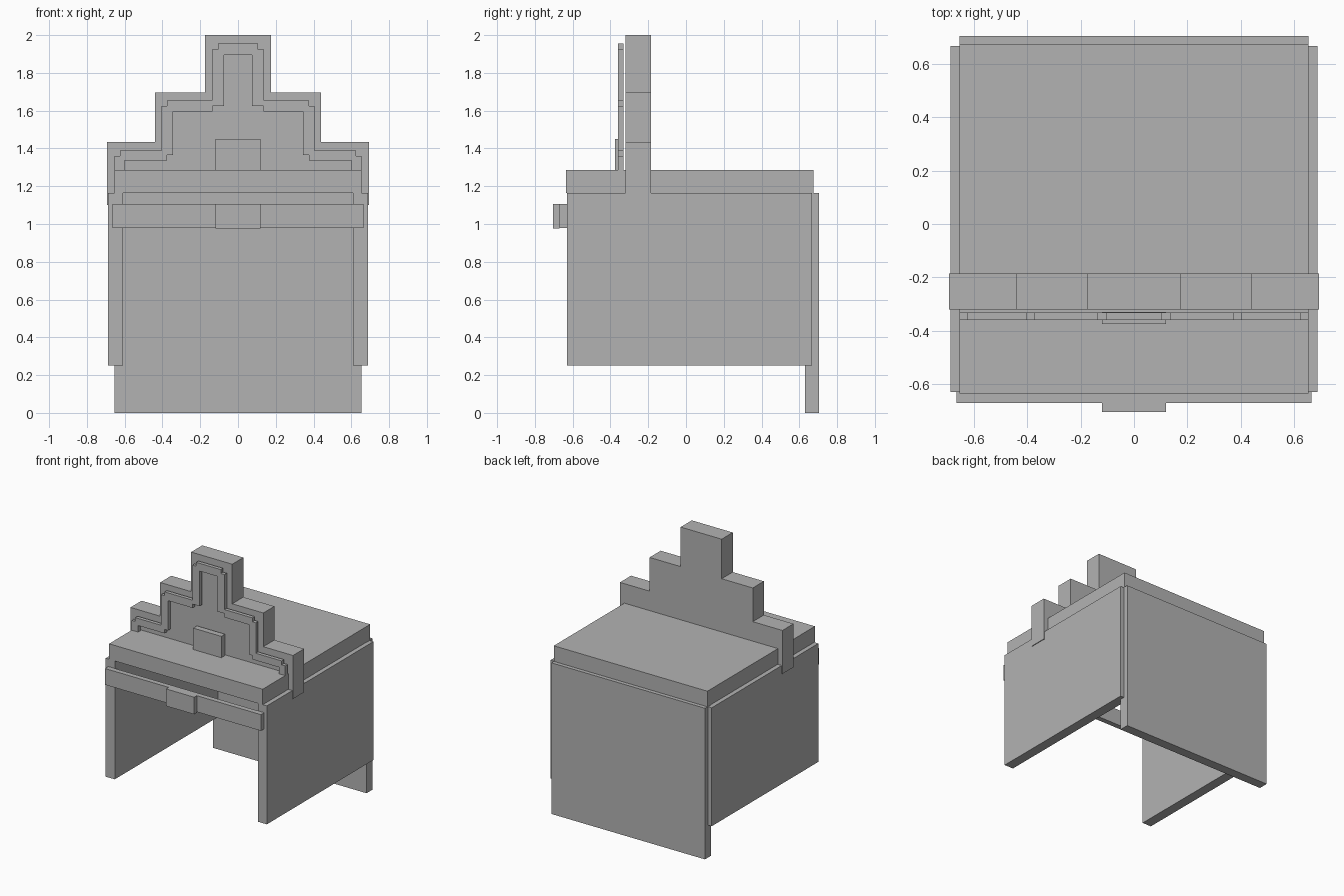
import bpy
import bmesh

cube = bpy.data.objects.get("Cube")
if cube:
    bpy.data.objects.remove(cube, do_unlink=True)

GREY = (0.45, 0.45, 0.45, 1)
grey = bpy.data.materials.new("plain grey")
grey.use_nodes = True
grey.diffuse_color = GREY
grey.node_tree.nodes["Principled BSDF"].inputs["Base Color"].default_value = GREY


def finish(name, bm):
    bmesh.ops.recalc_face_normals(bm, faces=bm.faces)
    mesh = bpy.data.meshes.new(name)
    bm.to_mesh(mesh)
    bm.free()
    mesh.materials.append(grey)
    obj = bpy.data.objects.new(name, mesh)
    bpy.context.collection.objects.link(obj)
    return obj


def box(name, xs, ys, zs):
    """Box between the given low and high limits on each axis."""
    bm = bmesh.new()
    bmesh.ops.create_cube(bm, size=1)
    for v in bm.verts:
        for axis, (low, high) in enumerate((xs, ys, zs)):
            v.co[axis] = high if v.co[axis] > 0 else low
    return finish(name, bm)


def extrude_profile(name, points, y_front, y_back):
    """Extrude an outline in x and z along y."""
    bm = bmesh.new()
    face = bm.faces.new([bm.verts.new((x, y_front, z)) for x, z in points])
    result = bmesh.ops.extrude_face_region(bm, geom=[face])
    for v in result["geom"]:
        if isinstance(v, bmesh.types.BMVert):
            v.co.y = y_back
    return finish(name, bm)


def stairs(bottom, steps):
    """Right-hand staircase outline, from the outside up to the centre."""
    points, z_low = [], bottom
    for x, z in steps:
        points += [(x, z_low), (x, z)]
        z_low = z
    return points


def mirrored(points):
    return [(-x, z) for x, z in reversed(points)]


# Main shell
box("top_slab", (-0.655, 0.655), (-0.635, 0.675), (1.165, 1.285))
box("back_panel", (-0.655, 0.655), (0.63, 0.705), (0, 1.165))
for side, name in ((1, "left"), (-1, "right")):
    box(name + "_side_panel", sorted((side * 0.61, side * 0.687)),
        (-0.63, 0.668), (0.25, 1.163))

# Front band and its centre block
box("front_band", (-0.665, 0.665), (-0.67, -0.63), (0.98, 1.105))
box("band_centre_block", (-0.12, 0.12), (-0.705, -0.67), (0.975, 1.107))

# Stepped crest across the top
crest = stairs(1.1, [(0.693, 1.435), (0.44, 1.695), (0.175, 2)])
extrude_profile("stepped_crest", crest + mirrored(crest), -0.32, -0.185)

# Raised trim following the crest steps, with small notches at the corners
outer = stairs(1.285, [(0.655, 1.36), (0.625, 1.39), (0.405, 1.625),
                       (0.375, 1.655), (0.137, 1.925), (0.105, 1.955)])
inner = stairs(1.285, [(0.6, 1.335), (0.375, 1.365), (0.345, 1.595),
                       (0.135, 1.625), (0.075, 1.895)])
extrude_profile("crest_trim",
                outer + mirrored(outer) + mirrored(inner)[::-1] + inner[::-1],
                -0.36, -0.332)

# Centre plate on the crest
box("crest_centre_plate", (-0.12, 0.12), (-0.375, -0.33), (1.285, 1.45))
